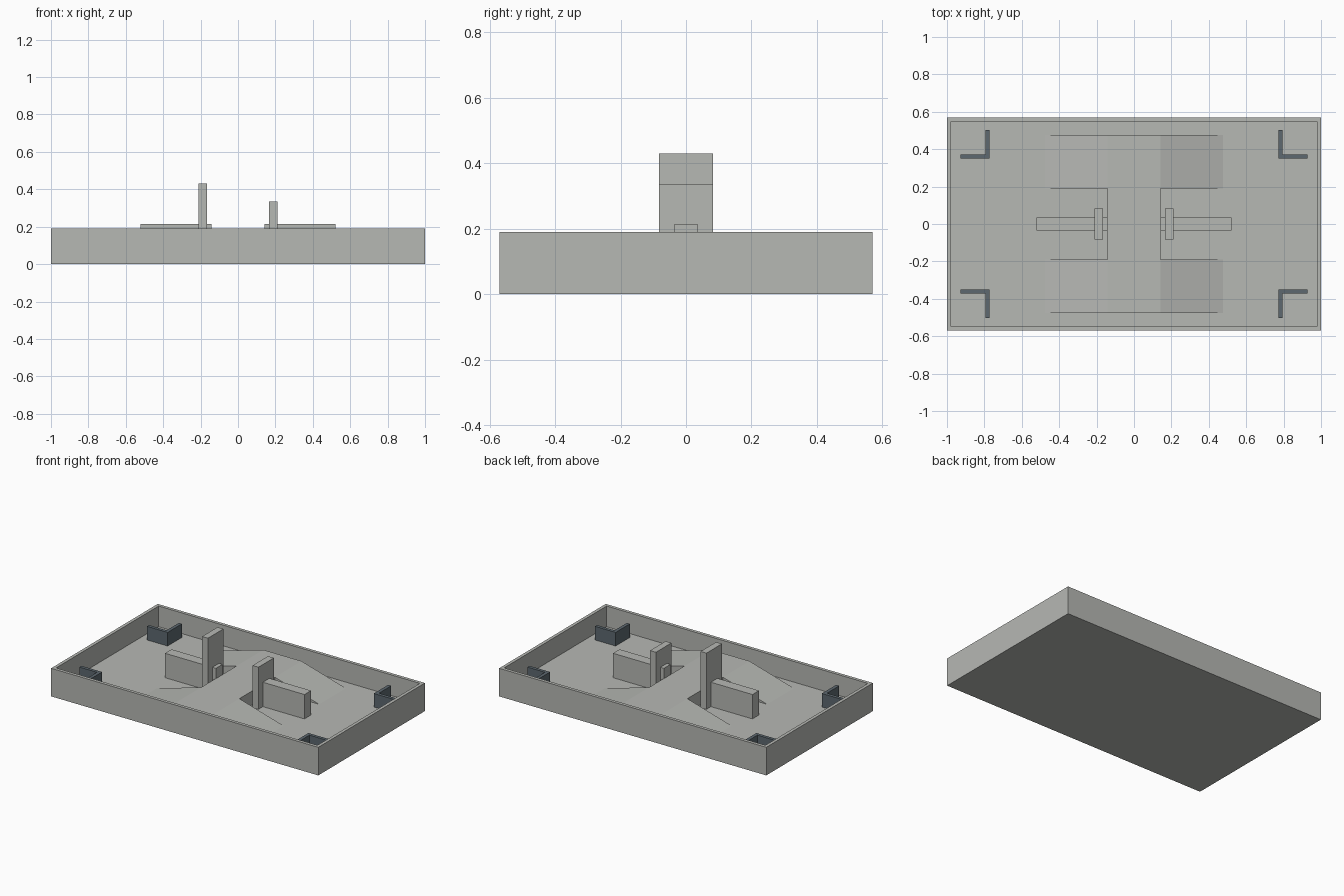
import bpy
import bmesh

cube = bpy.data.objects.get("Cube")
if cube:
    bpy.data.objects.remove(cube)


def material(name, color):
    m = bpy.data.materials.new(name)
    m.use_nodes = True
    m.diffuse_color = color
    m.node_tree.nodes["Principled BSDF"].inputs["Base Color"].default_value = color
    return m


grey = material("stone grey", (0.47, 0.48, 0.455, 1))
slate = material("dark slate", (0.11, 0.14, 0.16, 1))


def prism(name, outline, axis, low, high, mat):
    """Extrude a closed 2D outline along the y or z axis."""
    bm = bmesh.new()

    def point(a, b):
        return (a, low, b) if axis == "y" else (a, b, low)

    face = bm.faces.new([bm.verts.new(point(a, b)) for a, b in outline])
    grown = bmesh.ops.extrude_face_region(bm, geom=[face])
    moved = [v for v in grown["geom"] if isinstance(v, bmesh.types.BMVert)]
    depth = high - low
    bmesh.ops.translate(bm, verts=moved,
                        vec=(0, depth, 0) if axis == "y" else (0, 0, depth))
    bmesh.ops.recalc_face_normals(bm, faces=bm.faces)
    mesh = bpy.data.meshes.new(name)
    bm.to_mesh(mesh)
    bm.free()
    mesh.materials.append(mat)
    obj = bpy.data.objects.new(name, mesh)
    bpy.context.collection.objects.link(obj)
    return obj


def box(name, x, y, z, mat=grey):
    outline = [(x[0], y[0]), (x[1], y[0]), (x[1], y[1]), (x[0], y[1])]
    return prism(name, outline, "z", z[0], z[1], mat)


# Tray: floor slab and four walls
W, D, FLOOR, RIM, T = 1.0, 0.57, 0.05, 0.19, 0.022
box("tray_floor", (-W, W), (-D, D), (0, FLOOR))
for s, side in ((1, "left"), (-1, "right")):
    box("wall_" + side, sorted((s * W, s * (W - T))), (-D, D), (FLOOR, RIM))
for s, side in ((1, "back"), (-1, "front")):
    box("wall_" + side, (T - W, W - T), sorted((s * D, s * (D - T))), (FLOOR, RIM))

# Raised middle deck with a pair of ramps on each side
DECK, EDGE, FOOT = 0.145, 0.143, 0.475
box("middle_deck", (-EDGE, EDGE), (-FOOT, FOOT), (FLOOR, DECK))
for sx, side in ((1, "left"), (-1, "right")):
    for sy, end in ((1, "back"), (-1, "front")):
        outline = [(sx * EDGE, FLOOR), (sx * FOOT, FLOOR), (sx * EDGE, DECK)]
        low, high = sorted((sy * 0.19, sy * FOOT))
        prism(f"ramp_{end}_{side}", outline, "y", low, high, grey)

# Upright slabs, each crossed by a long low bar
for s, side, top in ((1, "left", 0.335), (-1, "right", 0.43)):
    box("upright_" + side, sorted((s * 0.167, s * 0.211)), (-0.083, 0.083), (FLOOR, top))
    box("bar_" + side, sorted((s * 0.141, s * 0.522)), (-0.035, 0.035), (FLOOR, 0.215))

# Angle brackets near the four corners
bracket = [(0.772, 0.35), (0.927, 0.35), (0.927, 0.372),
           (0.795, 0.372), (0.795, 0.503), (0.772, 0.503)]
for sx, side in ((1, "left"), (-1, "right")):
    for sy, end in ((1, "back"), (-1, "front")):
        prism(f"bracket_{end}_{side}", [(sx * a, sy * b) for a, b in bracket],
              "z", FLOOR, 0.142, slate)
